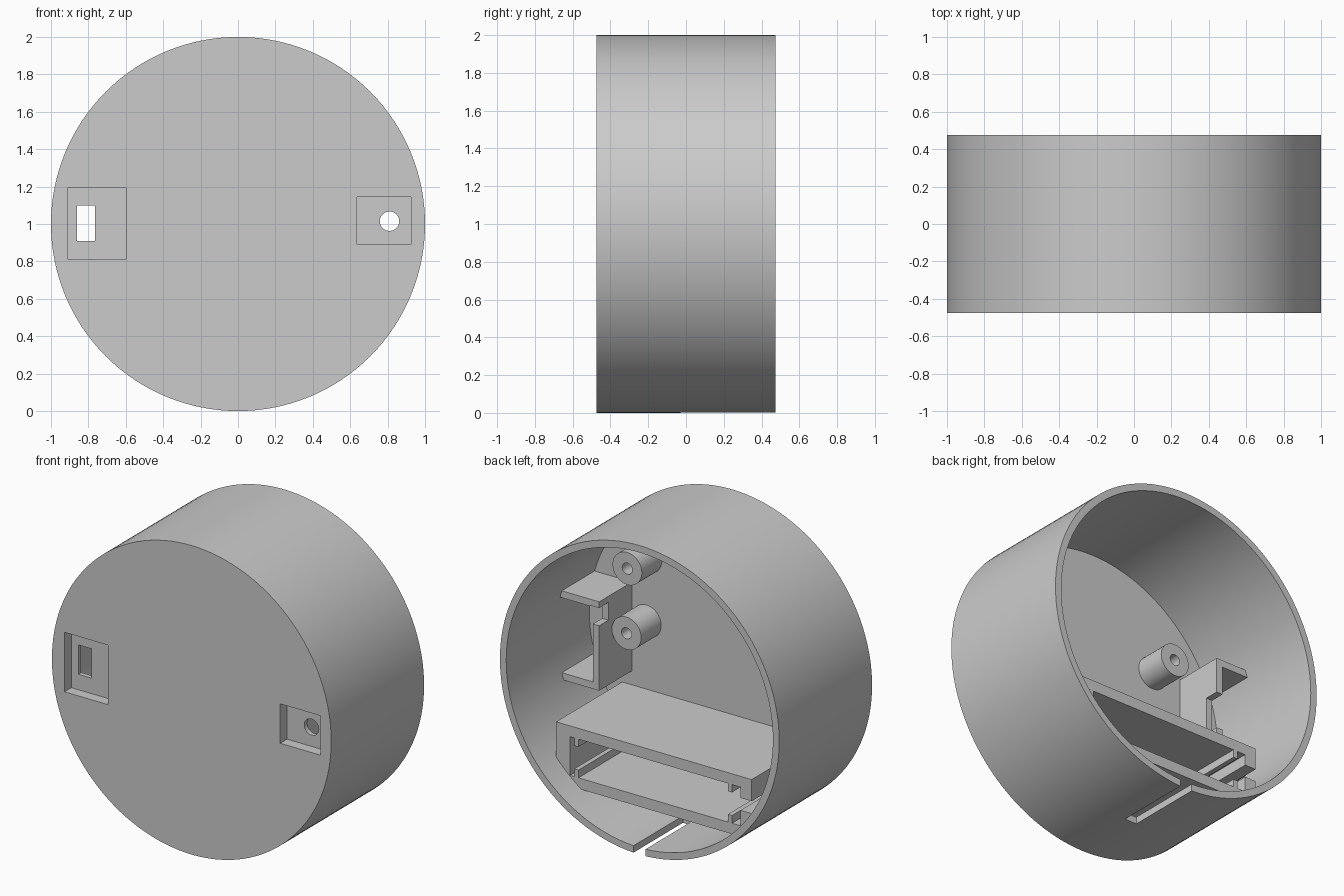
import bpy, bmesh, math
from mathutils import Matrix, Vector

if "Cube" in bpy.data.objects:
    bpy.data.objects.remove(bpy.data.objects["Cube"], do_unlink=True)

grey = bpy.data.materials.new("plain grey")
grey.use_nodes = True
grey.diffuse_color = (0.6, 0.6, 0.6, 1)
grey.node_tree.nodes["Principled BSDF"].inputs["Base Color"].default_value = (0.6, 0.6, 0.6, 1)

FRONT, BACK, FLOOR = -0.475, 0.475, -0.375   # outer face, open rim, inside of front plate
INNER = 0.955


def finish(bm, name):
    bmesh.ops.recalc_face_normals(bm, faces=bm.faces)
    mesh = bpy.data.meshes.new(name)
    bm.to_mesh(mesh)
    bm.free()
    mesh.materials.append(grey)
    ob = bpy.data.objects.new(name, mesh)
    bpy.context.collection.objects.link(ob)
    return ob


def prism(name, outline, y0, y1):
    """Extrude an x-z outline along y."""
    bm = bmesh.new()
    face = bm.faces.new([bm.verts.new((x, y0, z)) for x, z in outline])
    new = bmesh.ops.extrude_face_region(bm, geom=[face])["geom"]
    bmesh.ops.translate(bm, vec=(0, y1 - y0, 0),
                        verts=[v for v in new if isinstance(v, bmesh.types.BMVert)])
    return finish(bm, name)


def block(name, x0, x1, y0, y1, z0, z1):
    return prism(name, [(x0, z0), (x1, z0), (x1, z1), (x0, z1)], y0, y1)


def rod(name, x, z, r, y0, y1, sides=32):
    bm = bmesh.new()
    place = Matrix.Translation((x, (y0 + y1) / 2, z)) @ Matrix.Rotation(math.pi / 2, 4, "X")
    bmesh.ops.create_cone(bm, cap_ends=True, segments=sides, radius1=r, radius2=r,
                          depth=y1 - y0, matrix=place)
    return finish(bm, name)


def combine(ob, tools, operation="DIFFERENCE"):
    """Apply booleans and delete the tools."""
    for tool in tools:
        mod = ob.modifiers.new("cut", "BOOLEAN")
        mod.operation, mod.solver, mod.object = operation, "EXACT", tool
    bpy.context.view_layer.update()
    graph = bpy.context.evaluated_depsgraph_get()
    mesh = bpy.data.meshes.new_from_object(ob.evaluated_get(graph))
    ob.modifiers.clear()
    ob.data = mesh
    for tool in tools:
        bpy.data.objects.remove(tool, do_unlink=True)


def smooth(ob):
    bpy.ops.object.select_all(action="DESELECT")
    ob.select_set(True)
    bpy.context.view_layer.objects.active = ob
    bpy.ops.object.shade_smooth_by_angle(angle=math.radians(30))


def fit_inside(ob):
    """Trim a part to the round inner wall."""
    combine(ob, [rod("trim", 0, 1, INNER + 0.005, FRONT + 0.05, BACK, 128)], "INTERSECT")


# Round shell with recessed port openings and a slot in the bottom wall
shell = rod("round_shell", 0, 1, 1, FRONT, BACK, 128)
combine(shell, [
    rod("cavity", 0, 1, INNER, FLOOR, 0.6, 128),
    block("port_recess", -0.91, -0.60, -0.6, FRONT + 0.07, 0.81, 1.195),
    block("port_slot", -0.86, -0.765, -0.6, -0.3, 0.91, 1.10),
    block("jack_recess", 0.635, 0.925, -0.6, FRONT + 0.07, 0.89, 1.145),
    rod("jack_hole", 0.81, 1.015, 0.052, -0.6, -0.3),
    block("cable_slot", -0.043, 0.043, -0.03, 0.6, -0.1, 0.12),
])
smooth(shell)

# Tray across the lower part, with rails and an open slit on one end
top, bottom = 0.53, 0.28
tray = prism("tray", [
    (0.72, 0.60), (-0.68, 0.60), (-0.68, 0.46), (-0.60, 0.46), (-0.60, top),
    (-0.54, top), (-0.54, 0.48), (-0.51, 0.48), (-0.51, top),
    (0.56, top), (0.56, 0.48), (0.59, 0.48), (0.59, top), (0.62, top),
    (0.62, bottom), (0.59, bottom), (0.59, 0.33), (0.56, 0.33), (0.56, bottom),
    (-0.51, bottom), (-0.51, 0.33), (-0.54, 0.33), (-0.54, bottom), (-0.60, bottom),
    (-0.60, 0.38), (-0.68, 0.38), (-0.68, 0.21), (0.72, 0.21)], FLOOR - 0.01, 0.30)
fit_inside(tray)
smooth(tray)

# Channel brackets around the two ports, opening towards the wall
for name, side, web, z0, z1, n0, n1 in (
        ("jack_bracket", 1, 0.65, 0.69, 1.265, 1.11, 1.225),
        ("port_bracket", -1, 0.667, 0.64, 1.36, 0.89, 1.13)):
    t = 0.045
    outline = [(web, z0), (1, z0), (1, z0 + t), (web + t, z0 + t),
               (web + t, z1 - t), (1, z1 - t), (1, z1), (web, z1)]
    bracket = prism(name, [(side * x, z) for x, z in outline], FLOOR - 0.01, -0.04)
    xs = sorted((side * (web - 0.05), side * (web + t + 0.02)))
    combine(bracket, [block("notch", xs[0], xs[1], -0.135, 0.1, n0, n1)])
    fit_inside(bracket)
    smooth(bracket)

# Hollow screw posts
for i, (x, z) in enumerate(((0.545, 1.04), (0.54, 1.46), (-0.456, 1.326))):
    post = rod(f"screw_post_{i + 1}", x, z, 0.105, FLOOR - 0.01, -0.17)
    combine(post, [rod("bore", x, z, 0.036, FLOOR, 0)])
    smooth(post)
